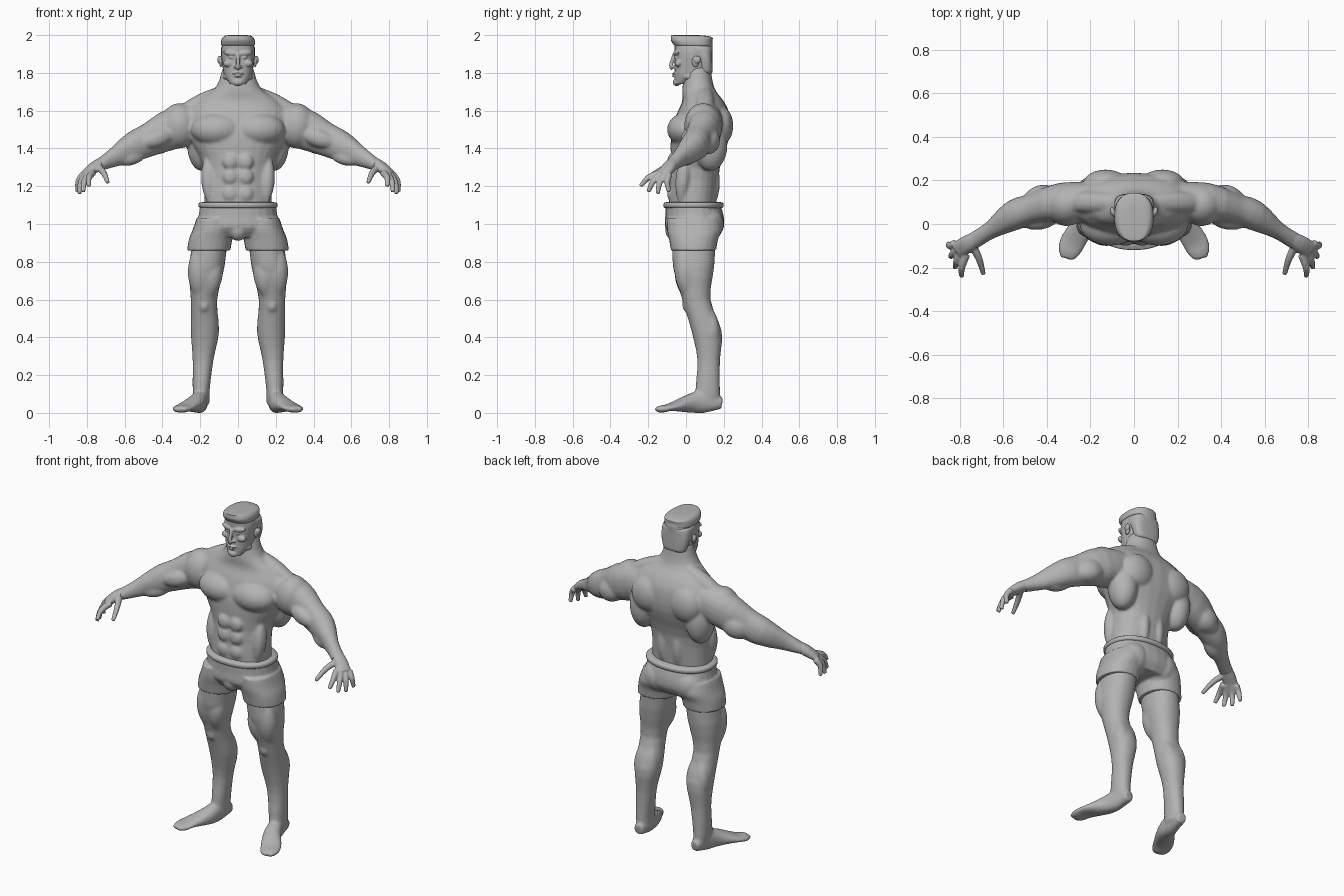
import bpy
import bmesh
from math import sin, cos, pi, copysign
from mathutils import Vector, Matrix

old_cube = bpy.data.objects.get("Cube")
if old_cube:
    bpy.data.objects.remove(old_cube, do_unlink=True)

# One plain colour for the whole figure
GREY = (*[0.45] * 3, 1)
clay = bpy.data.materials.new("plain grey")
clay.diffuse_color = GREY
clay.use_nodes = True
for node in clay.node_tree.nodes:
    if node.type == 'BSDF_PRINCIPLED':
        node.inputs["Base Color"].default_value = GREY


def refine(points, steps=3):
    """Smooth in-between sections through the given ones."""
    points = [Vector(point) for point in points]
    padded = [points[0], *points, points[-1]]
    result = []
    for before, start, end, after in zip(padded, padded[1:], padded[2:], padded[3:]):
        for step in range(steps):
            t = step / steps
            slope = (end - before) / 2
            bend = before - start * 2.5 + end * 2 - after / 2
            twist = (start - end) * 1.5 + (after - before) / 2
            result.append(start + slope * t + bend * t ** 2 + twist * t ** 3)
    return result + [points[-1]]


def skin(bm, rings, sides=24, power=2.2):
    """Closed surface through rings given as (centre, axis u, axis v)."""
    loops = []
    for centre, axis_u, axis_v in rings:
        loop = []
        for side in range(sides):
            angle = 2 * pi * side / sides
            along_u = copysign(abs(cos(angle)) ** (2 / power), cos(angle))
            along_v = copysign(abs(sin(angle)) ** (2 / power), sin(angle))
            loop.append(bm.verts.new(centre + axis_u * along_u + axis_v * along_v))
        loops.append(loop)
    for low, high in zip(loops, loops[1:]):
        for side in range(sides):
            bm.faces.new((low[side - 1], low[side], high[side], high[side - 1]))
    bm.faces.new(loops[0][::-1])
    bm.faces.new(loops[-1])


def stack(bm, sections, power=2.2):
    """Level sections given as (z, x min, x max, y front, y back)."""
    rings = []
    for z, inner, outer, front, back in refine(sections):
        centre = Vector(((inner + outer) / 2, (front + back) / 2, z))
        rings.append((centre, Vector(((outer - inner) / 2, 0, 0)),
                      Vector((0, (back - front) / 2, 0))))
    skin(bm, rings, power=power)


def trunk(bm, sections, power=2.2):
    """Centred level sections given as (z, half width, y front, y back)."""
    stack(bm, [(z, -half, half, front, back) for z, half, front, back in sections], power)


def tube(bm, points, up=(0, 0, 1), sides=20):
    """Sections across a path, given as (x, y, z, size along up, size across)."""
    points = refine(points)
    path = [Vector(point[:3]) for point in points]
    rings = []
    for index, point in enumerate(points):
        ahead = path[min(index + 1, len(path) - 1)]
        along = (ahead - path[max(index - 1, 0)]).normalized()
        axis = Vector(up)
        axis = (axis - along * axis.dot(along)).normalized()
        rings.append((path[index], axis * point[3], along.cross(axis) * point[4]))
    skin(bm, rings, sides)


def ball(bm, place, size):
    matrix = Matrix.Translation(place) @ Matrix.Diagonal((*size, 1))
    bmesh.ops.create_uvsphere(bm, u_segments=20, v_segments=14, radius=1, matrix=matrix)


def muscle(bm, start, end, radius, steps=5):
    """Spindle that swells between two points."""
    start, end = Vector(start), Vector(end)
    points = []
    for step in range(steps + 1):
        t = step / steps
        swell = radius * max(sin(pi * t), 0.05) ** 0.7
        points.append((*start.lerp(end, t), swell, swell))
    tube(bm, points)


def finish(name, bm, voxel=None, relax=0, mirror=True):
    """Turn the pieces into one object, fused and softened when voxel is set."""
    bmesh.ops.recalc_face_normals(bm, faces=bm.faces)
    for face in bm.faces:
        face.smooth = True
    mesh = bpy.data.meshes.new(name)
    bm.to_mesh(mesh)
    bm.free()
    mesh.materials.append(clay)
    figure_part = bpy.data.objects.new(name, mesh)
    bpy.context.scene.collection.objects.link(figure_part)
    if mirror:
        both = figure_part.modifiers.new("both sides", 'MIRROR')
        both.use_mirror_merge = False
    if voxel:
        fuse = figure_part.modifiers.new("fuse", 'REMESH')
        fuse.mode = 'VOXEL'
        fuse.voxel_size = voxel
        fuse.use_smooth_shade = True
        soften = figure_part.modifiers.new("soften", 'SMOOTH')
        soften.factor = 0.5
        soften.iterations = relax
    else:
        round_off = figure_part.modifiers.new("round off", 'SUBSURF')
        round_off.levels = round_off.render_levels = 1


# Body: torso and neck
body = bmesh.new()
trunk(body, [(.95, .17, -.07, .15), (1.1, .18, -.09, .16), (1.3, .18, -.08, .18),
             (1.46, .26, -.08, .23), (1.58, .27, -.05, .23), (1.65, .22, -.02, .2),
             (1.72, .12, -.02, .15), (1.83, .08, 0, .13)])
ball(body, (.11, 0, 1.5), (.14, .1, .09))             # chest
ball(body, (.19, .13, 1.42), (.08, .09, .14))         # side of back
ball(body, (.13, .19, 1.52), (.1, .06, .1))           # shoulder blade
ball(body, (.05, .12, 1.22), (.04, .06, .14))         # lower back
muscle(body, (0, .1, 1.74), (.4, .1, 1.53), .05)      # neck to shoulder
for z in (1.16, 1.25, 1.33):                          # stomach blocks
    ball(body, (.04, -.08, z), (.04, .02, .04))
muscle(body, (.15, -.03, 1.1), (.16, 0, 1.38), .04)   # flank

# Body: arms
tube(body, [(.15, .1, 1.56, .09, .09), (.33, .1, 1.51, .11, .09), (.46, .07, 1.45, .09, .07),
            (.55, .04, 1.41, .08, .07), (.66, -.03, 1.35, .05, .04),
            (.74, -.08, 1.31, .03, .04)])
ball(body, (.31, .09, 1.52), (.1, .1, .12))               # shoulder
muscle(body, (.32, .05, 1.49), (.53, 0, 1.42), .05)       # front of upper arm
muscle(body, (.32, .13, 1.48), (.52, .09, 1.4), .07)      # back of upper arm
muscle(body, (.46, .08, 1.48), (.69, -.05, 1.34), .05)    # forearm, top
muscle(body, (.48, .04, 1.37), (.66, -.03, 1.33), .04)    # forearm, underside

# Body: legs
stack(body, [(.98, .05, .22, -.07, .16), (.78, .07, .26, -.07, .15), (.6, .11, .25, -.02, .13),
             (.43, .1, .25, .03, .19), (.28, .13, .24, .06, .18), (.12, .15, .24, .05, .18),
             (.05, .15, .23, .06, .18)])
muscle(body, (.13, 0, .88), (.15, 0, .6), .06)            # inner thigh
muscle(body, (.21, -.02, .9), (.2, .02, .58), .06)        # outer thigh
ball(body, (.18, .01, .57), (.03, .03, .04))              # kneecap
muscle(body, (.14, .12, .56), (.17, .14, .28), .05)       # inner calf
muscle(body, (.2, .12, .57), (.2, .14, .3), .05)          # outer calf

# Body: feet, turned outwards
tube(body, [(.19, .19, .05, .03, .03), (.2, .1, .06, .06, .04), (.22, .02, .05, .05, .05),
            (.28, -.08, .03, .02, .06), (.3, -.13, .02, .02, .05),
            (.31, -.16, .02, .01, .03)])
finish("body", body, voxel=.008, relax=8)

# Hands: palm, four bent fingers and a thumb
hands = bmesh.new()
tube(hands, [(.71, -.06, 1.33, .03, .03), (.76, -.09, 1.3, .03, .04),
             (.81, -.12, 1.26, .02, .04)])


def finger(root, knuckle, tip):
    points = [(*place, size, size) for place, size in
              ((root, .019), (knuckle, .016), (tip, .011))]
    tube(hands, points, up=(1, 1, 1), sides=12)


first_root, last_root = Vector((.77, -.14, 1.27)), Vector((.82, -.09, 1.26))
tips = [(.79, -.24, 1.2), (.82, -.2, 1.17), (.84, -.15, 1.16), (.85, -.09, 1.17)]
for number, tip in enumerate(tips):
    root = first_root.lerp(last_root, number / 3)
    knuckle = root.lerp(Vector(tip), 0.5) + Vector((.01, -.01, .01))
    finger(root, knuckle, tip)
finger((.74, -.1, 1.3), (.71, -.16, 1.27), (.69, -.23, 1.22))
finish("hands", hands, voxel=.005, relax=4)

# Head with facial features
head = bmesh.new()
trunk(head, [(1.74, .04, -.06, 0), (1.78, .07, -.06, .1), (1.82, .08, -.06, .13),
             (1.91, .09, -.06, .14), (1.96, .08, -.06, .14), (1.98, .07, -.04, .12)],
      power=2.4)
ball(head, (0, -.05, 1.75), (.03, .02, .02))              # chin
ball(head, (.05, .02, 1.78), (.03, .04, .02))             # jaw
ball(head, (.05, -.04, 1.85), (.03, .02, .02))            # cheek
muscle(head, (0, -.06, 1.9), (.08, -.04, 1.91), .015)     # brow
ball(head, (.034, -.053, 1.882), (.015, .01, .007))       # eye
tube(head, [(0, -.06, 1.9, .01, .01), (0, -.08, 1.84, .01, .01),
            (0, -.07, 1.82, .01, .01)], up=(0, 1, 0))     # nose
ball(head, (.014, -.067, 1.833), (.009, .011, .008))      # nostril
for z, width in ((1.797, .03), (1.783, .02)):             # lips
    ball(head, (0, -.06, z), (width, .014, .006))
finish("head", head, voxel=.004, relax=3)

# Ears
ears = bmesh.new()
ball(ears, (.09, .05, 1.86), (.01, .02, .03))
ball(ears, (.1, .06, 1.87), (.01, .02, .02))
finish("ears", ears, voxel=.004, relax=2)

# Hair: flat top that juts over the forehead, close-cropped back and sides
hair = bmesh.new()
trunk(hair, [(1.94, .09, -.06, .14), (1.97, .09, -.08, .14), (1.99, .08, -.08, .14),
             (2, .06, -.08, .08)], power=2.5)
trunk(hair, [(1.79, .07, .07, .14), (1.87, .09, .06, .14), (1.95, .09, -.02, .14)], power=2.8)
finish("hair", hair, mirror=False)

# Shorts: seat and two loose legs
shorts = bmesh.new()
trunk(shorts, [(1.11, .2, -.11, .18), (1.04, .21, -.11, .2), (.98, .23, -.11, .2),
               (.93, .2, -.07, .17)])
stack(shorts, [(1.03, .02, .22, -.1, .18), (.97, .02, .24, -.1, .19),
               (.92, .03, .26, -.09, .17), (.86, .04, .27, -.08, .16)])
ball(shorts, (.1, .1, 1), (.1, .1, .1))
ball(shorts, (0, -.06, .97), (.05, .05, .06))
finish("shorts", shorts, voxel=.007, relax=5)

# Waistband, higher at the back
waistband = bmesh.new()
tube(waistband, [(0, .04, 1.08, .16, .21), (0, .04, 1.12, .16, .21)], up=(0, 1, .13), sides=40)
finish("waistband", waistband, mirror=False)
